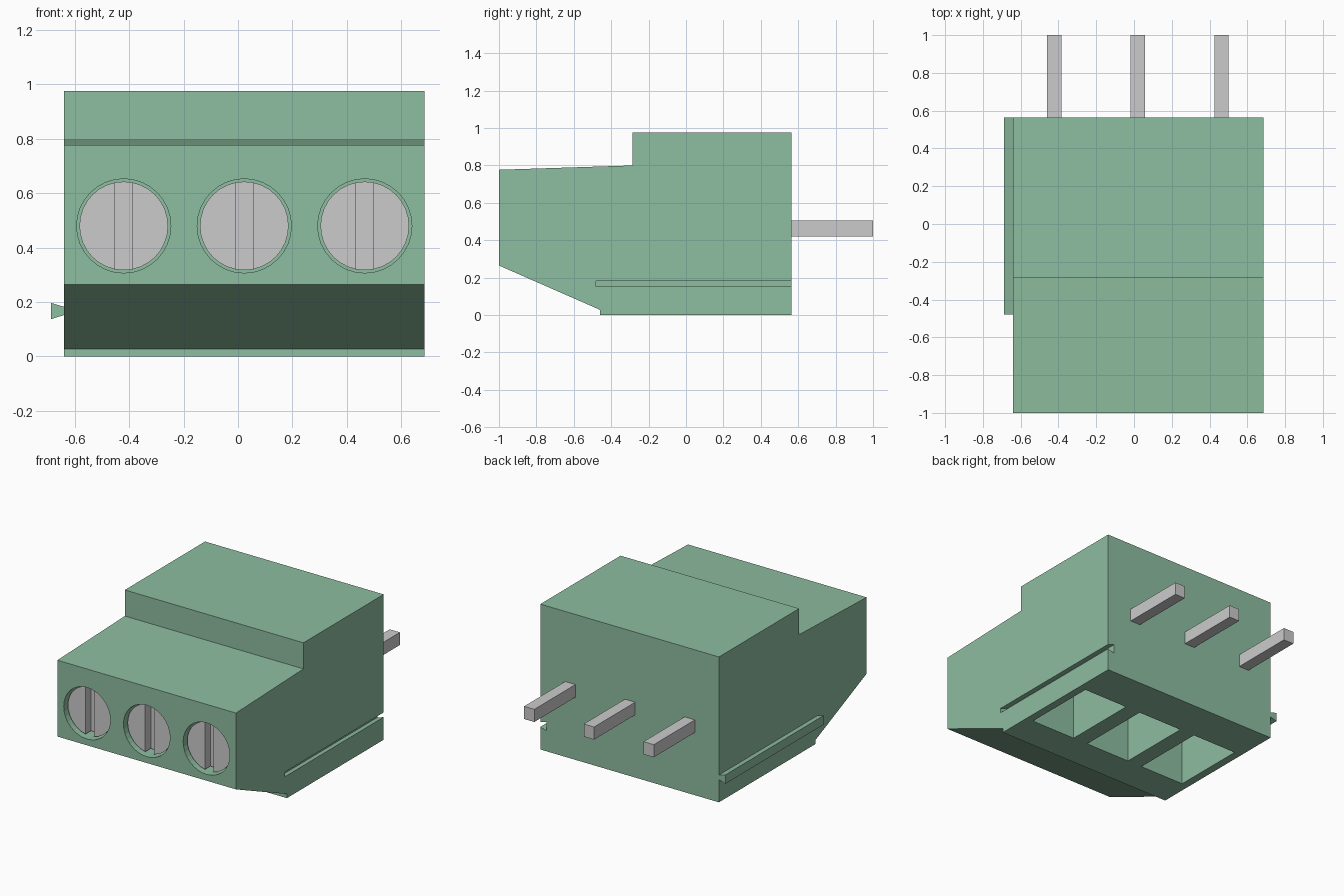
import bpy
import bmesh
from math import pi
from mathutils import Matrix, Vector

if "Cube" in bpy.data.objects:
    bpy.data.objects.remove(bpy.data.objects["Cube"])

X0, X1 = -0.64, 0.685      # housing sides
BACK = 0.565
CENTRES = (-0.42, 0.023, 0.466)

green = bpy.data.materials.new("green_plastic")
green.diffuse_color = (0.27, 0.51, 0.35, 1)
green.use_nodes = True
green.node_tree.nodes["Principled BSDF"].inputs["Base Color"].default_value = green.diffuse_color


def finish(name, bm, mat=None):
    bmesh.ops.recalc_face_normals(bm, faces=bm.faces)
    mesh = bpy.data.meshes.new(name)
    bm.to_mesh(mesh)
    bm.free()
    obj = bpy.data.objects.new(name, mesh)
    bpy.context.collection.objects.link(obj)
    if mat:
        mesh.materials.append(mat)
    return obj


def extrude(name, points, offset, mat=None):
    bm = bmesh.new()
    face = bm.faces.new([bm.verts.new(p) for p in points])
    new = bmesh.ops.extrude_face_region(bm, geom=[face])["geom"]
    verts = [g for g in new if isinstance(g, bmesh.types.BMVert)]
    bmesh.ops.translate(bm, vec=Vector(offset), verts=verts)
    return finish(name, bm, mat)


def box(name, lo, hi, mat=None):
    (a, b, c), (d, e, f) = lo, hi
    return extrude(name, [(a, b, c), (d, b, c), (d, e, c), (a, e, c)], (0, 0, f - c), mat)


def cylinder(name, x, y0, y1, z, r, mat=None):
    bm = bmesh.new()
    m = Matrix.Translation((x, (y0 + y1) / 2, z)) @ Matrix.Rotation(pi / 2, 4, 'X')
    bmesh.ops.create_cone(bm, cap_ends=True, segments=32, radius1=r, radius2=r,
                          depth=y1 - y0, matrix=m)
    return finish(name, bm, mat)


def cut(obj, cutter):
    cutter.hide_render = True
    mod = obj.modifiers.new("cut", 'BOOLEAN')
    mod.operation = 'DIFFERENCE'
    mod.solver = 'EXACT'
    mod.object = cutter
    bpy.context.view_layer.objects.active = obj
    bpy.ops.object.modifier_apply(modifier=mod.name)
    bpy.data.objects.remove(cutter)


# Stepped housing, extruded across its width
profile = [(-0.46, 0), (BACK, 0), (BACK, 0.975), (-0.285, 0.975),
           (-0.285, 0.80), (-1, 0.777), (-1, 0.265), (-0.46, 0.028)]
housing = extrude("housing", [(X0, y, z) for y, z in profile], (X1 - X0, 0, 0), green)

# Dovetail rib on the left, matching groove on the right
def dovetail(name, x, y_end, mat=None):
    pts = [(x, 0.152), (x - 0.048, 0.137), (x - 0.048, 0.197), (x, 0.183)]
    return extrude(name, [(px, -0.48, z) for px, z in pts], (0, y_end + 0.48, 0), mat)

dovetail("dovetail_rib", X0, BACK, green)
cut(housing, dovetail("groove_cutter", X1 + 0.001, BACK + 0.05))

for i, x in enumerate(CENTRES, 1):
    # Wire opening underneath and round screw hole in front
    cut(housing, box("opening_cutter", (x - 0.166, -0.23, -0.1), (x + 0.166, 0.28, 0.6)))
    cut(housing, cylinder("hole_cutter", x, -1.1, -0.8, 0.48, 0.173))

    # Slotted screw head
    screw = cylinder(f"screw_{i}", x, -0.97, -0.8, 0.48, 0.163)
    cut(screw, box("slot_cutter", (x - 0.032, -1.1, 0.2), (x + 0.032, -0.91, 0.8)))
    bpy.context.view_layer.objects.active = screw
    screw.select_set(True)
    bpy.ops.object.shade_smooth_by_angle()
    screw.select_set(False)

    # Solder pin at the back
    box(f"pin_{i}", (x - 0.041, BACK - 0.005, 0.42), (x + 0.035, 1.0, 0.505))
